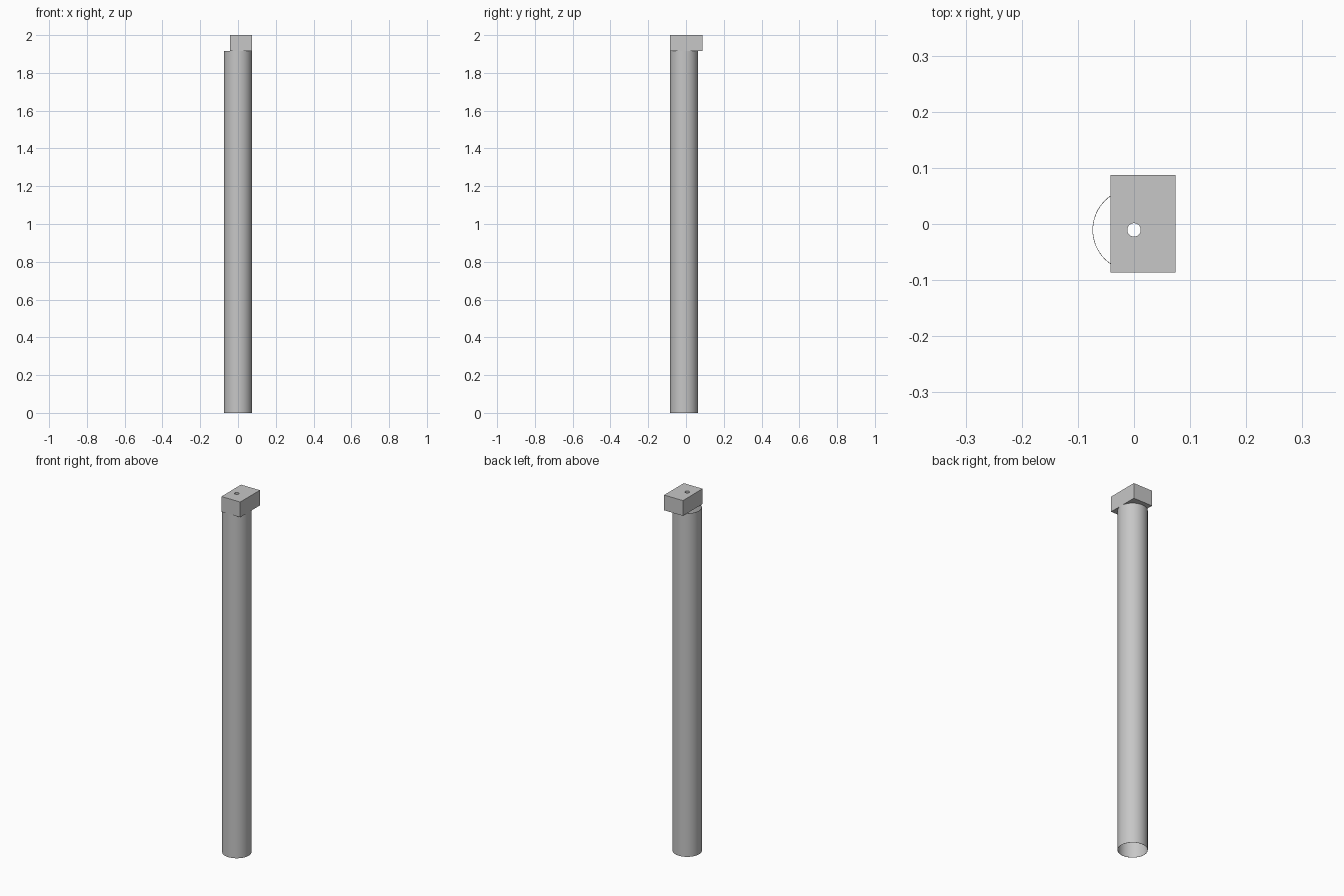
import bpy
import bmesh
import math
from mathutils import Matrix

cube = bpy.data.objects.get("Cube")
if cube:
    bpy.data.objects.remove(cube, do_unlink=True)

# Single grey material
grey = bpy.data.materials.new("plain_grey")
grey.use_nodes = True
colour = (0.57, 0.57, 0.57, 1)
grey.diffuse_color = colour
grey.node_tree.nodes["Principled BSDF"].inputs["Base Color"].default_value = colour

AXIS_Y = -0.0105     # tube and bore share this axis
SEAT_Z = 1.915       # where the block sits on the tube


def make_object(name, bm):
    mesh = bpy.data.meshes.new(name)
    bm.to_mesh(mesh)
    bm.free()
    mesh.materials.append(grey)
    obj = bpy.data.objects.new(name, mesh)
    bpy.context.collection.objects.link(obj)
    return obj


def cylinder(name, radius, z0, z1, sides, capped):
    bm = bmesh.new()
    bmesh.ops.create_cone(bm, cap_ends=capped, segments=sides,
                          radius1=radius, radius2=radius, depth=z1 - z0,
                          matrix=Matrix.Translation((0, AXIS_Y, (z0 + z1) / 2)))
    return make_object(name, bm)


def finish(obj):
    """Apply the modifiers and smooth the round faces."""
    bpy.ops.object.select_all(action="DESELECT")
    obj.select_set(True)
    bpy.context.view_layer.objects.active = obj
    for mod in list(obj.modifiers):
        bpy.ops.object.modifier_apply(modifier=mod.name)
    bpy.ops.object.shade_smooth_by_angle(angle=math.radians(30))


# Thin-walled tube, open at both ends
tube = cylinder("tube", 0.074, 0, SEAT_Z, 64, False)
wall = tube.modifiers.new("wall", "SOLIDIFY")
wall.thickness = 0.001
wall.offset = -1
finish(tube)

# Offset rectangular block on top
x0, x1, y0, y1 = -0.042, 0.074, -0.086, 0.087
bm = bmesh.new()
bmesh.ops.create_cube(bm, size=1)
bmesh.ops.scale(bm, verts=bm.verts, vec=(x1 - x0, y1 - y0, 2 - SEAT_Z))
bmesh.ops.translate(bm, verts=bm.verts,
                    vec=((x0 + x1) / 2, (y0 + y1) / 2, (2 + SEAT_Z) / 2))
block = make_object("top_block", bm)

# Vertical bore through the block
cutter = cylinder("bore_cutter", 0.012, 1.85, 2.05, 32, True)
cutter.hide_render = True
bore = block.modifiers.new("bore", "BOOLEAN")
bore.operation = "DIFFERENCE"
bore.solver = "EXACT"
bore.object = cutter
finish(block)
bpy.data.objects.remove(cutter, do_unlink=True)
